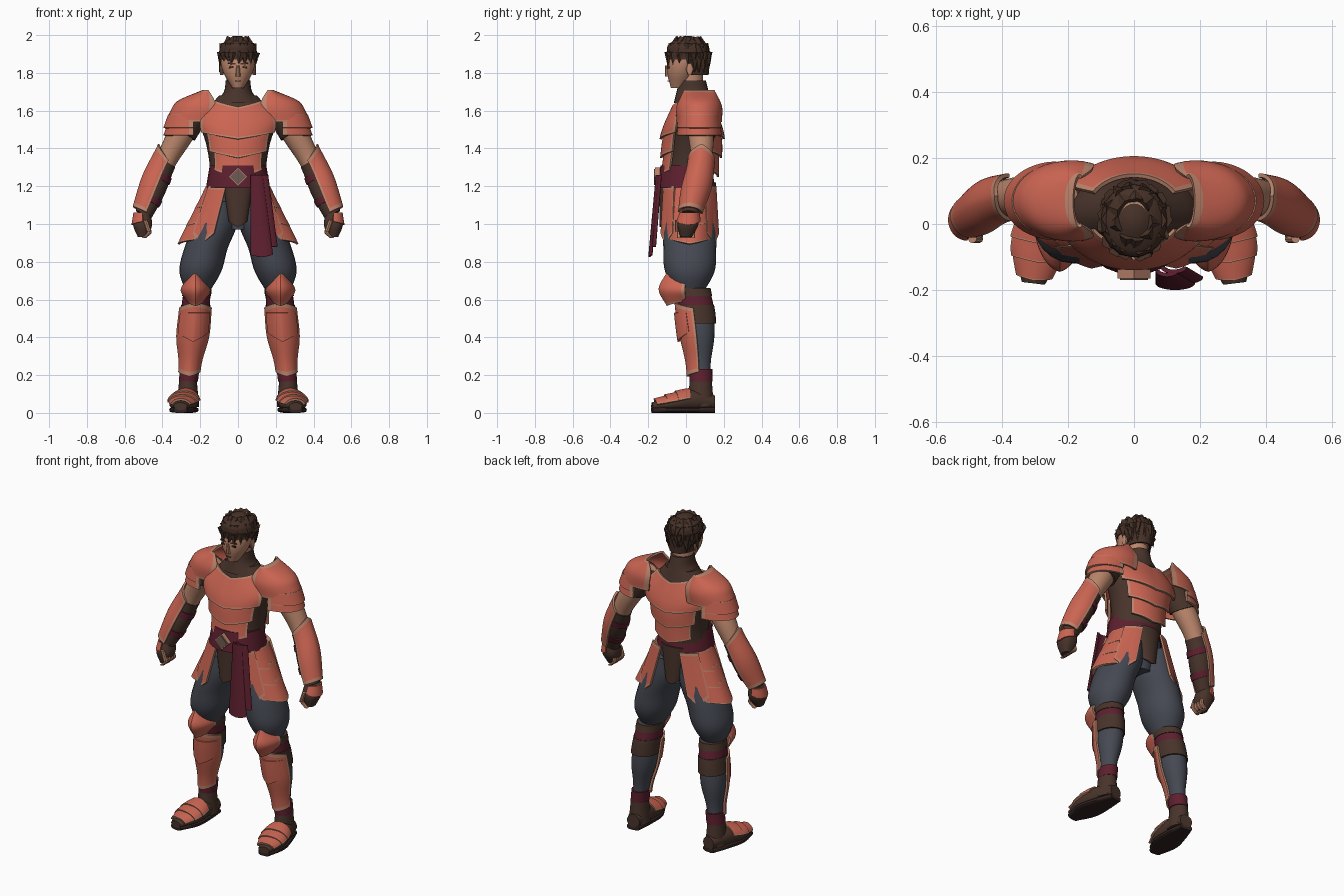
import bpy, bmesh, math, random
from mathutils import Vector, Matrix, Euler

if "Cube" in bpy.data.objects:
    bpy.data.objects.remove(bpy.data.objects["Cube"], do_unlink=True)

random.seed(4)
DOWN, FRONT, UP = Vector((0, 0, -1)), Vector((0, -1, 0)), Vector((0, 0, 1))
made = []


def paint(name, red, green, blue):
    material = bpy.data.materials.new(name)
    material.use_nodes = True
    material.diffuse_color = (red, green, blue, 1)
    shader = next(node for node in material.node_tree.nodes if node.type == 'BSDF_PRINCIPLED')
    shader.inputs["Base Color"].default_value = material.diffuse_color
    return material


coral = paint("coral armour", .6, .13, .085)
tan = paint("tan trim", .5, .23, .15)
leather = paint("brown leather", .065, .034, .024)
brown_hair = paint("brown hair", .06, .03, .02)
skin = paint("skin", .5, .24, .15)
slate = paint("slate cloth", .06, .066, .085)
maroon = paint("maroon cloth", .11, .014, .028)
dark = paint("dark sole", .03, .017, .014)
iron = paint("dull buckle", .16, .1, .085)


def finish(name, bm, colors, pair=False, thick=0):
    """Turn a bmesh into an object, optionally thickened and mirrored to both sides."""
    mesh = bpy.data.meshes.new(name)
    bm.to_mesh(mesh)
    bm.free()
    for color in colors:
        mesh.materials.append(color)
    thing = bpy.data.objects.new(name, mesh)
    bpy.context.scene.collection.objects.link(thing)
    if thick:
        solid = thing.modifiers.new("thickness", 'SOLIDIFY')
        solid.thickness, solid.offset = thick, -1
    if pair:
        thing.modifiers.new("both sides", 'MIRROR').use_mirror_merge = False
    made.append(thing)


def blend(value, t):
    """A constant, or a smooth curve through evenly spaced values."""
    if not isinstance(value, tuple):
        return value
    last = len(value) - 1
    padded = (2 * value[0] - value[1], *value, 2 * value[last] - value[last - 1])
    index = max(0, min(int(t * last), last - 1))
    f = t * last - index
    a, b, c, d = padded[index:index + 4]
    return b + ((c - a) * f + (2 * a - 5 * b + 4 * c - d) * f**2 + (3 * b - a - 3 * c + d) * f**3) / 2


def spread(count, edge):
    """Even steps from start to end, with a narrow band at both ends for trim."""
    if not edge:
        return [step / count for step in range(count + 1)]
    inner = count - 2
    return [0, *(edge + (1 - 2 * edge) * step / inner for step in range(inner + 1)), 1]


def sheet(name, color, wide, z, x=0, y=0, deep=None, span=(0, 1), grow=0, flare=0, turn=0, half=180, tip=0,
          peak=0, ridge=0, axis=DOWN, face=FRONT, trim=None, square=1, pair=False, rows=14, cols=24):
    """Loft along a path. A full turn makes a capped solid, a part turn makes a plate."""
    closed = half == 180
    deep = wide if deep is None else deep
    along = Vector(axis).normalized()
    front = (face - along * along.dot(face)).normalized()
    side = front.cross(along)
    shape = lambda n: math.copysign(abs(n) ** square, n)
    across = spread(cols, trim and .05)
    bm = bmesh.new()
    grid = []
    for v in spread(rows, trim and .06):
        t = span[0] + (span[1] - span[0]) * v
        more = grow + flare * v
        center = Vector((blend(x, t), blend(y, t), blend(z, t)))
        row = []
        for u in across[:-1] if closed else across:
            angle = math.radians(turn + half * (2 * u - 1))
            mid = 1 - abs(2 * u - 1)
            bulge = 1 + ridge * mid**2
            slide = 0 if closed else tip * mid * v - peak * mid * (1 - v)
            row.append(bm.verts.new(center + along * slide
                                    + side * (blend(wide, t) + more) * shape(math.sin(angle)) * bulge
                                    + front * (blend(deep, t) + more) * shape(math.cos(angle)) * bulge))
        grid.append(row)
    for i in range(rows):
        for j in range(cols):
            k = (j + 1) % len(grid[0])
            quad = bm.faces.new((grid[i][j], grid[i + 1][j], grid[i + 1][k], grid[i][k]))
            quad.material_index = int(bool(trim) and (i in (0, rows - 1) or j in (0, cols - 1)))
    if closed:
        bm.faces.new(grid[0])
        bm.faces.new(grid[-1])
        bmesh.ops.recalc_face_normals(bm, faces=bm.faces)
    finish(name, bm, [color, trim] if trim else [color], pair, 0 if closed else .012)


def box(name, color, place, size, turn=0, pair=False):
    bm = bmesh.new()
    bmesh.ops.create_cube(bm, size=1, matrix=Matrix.LocRotScale(Vector(place), Euler((0, turn, 0)), Vector(size)))
    finish(name, bm, [color], pair)


# Head and face
sheet("head", skin, z=(1.98, 1.72), y=(.02, -.04), wide=(.04, .09, .08, .03), deep=(.05, .09, .08, .04))
sheet("neck", skin, z=(1.8, 1.65), y=.03, wide=.06)
sheet("nose", skin, z=(1.84, 1.78), y=-.09, wide=(.01, .015), deep=.02, cols=10)
sheet("ears", skin, z=(1.85, 1.79), x=.085, y=.02, wide=.01, deep=(.01, .02, .01), pair=True, cols=10)
box("eyes", dark, place=(.033, -.093, 1.83), size=(.03, .009, .01), turn=.1, pair=True)
box("brows", brown_hair, place=(.034, -.094, 1.85), size=(.04, .009, .008), turn=-.1, pair=True)
box("mouth", iron, place=(0, -.094, 1.757), size=(.03, .009, .004))

# Hair: cap, back of the head and pointed locks
sheet("hair_cap", brown_hair, z=(1.995, 1.87), y=.01, wide=(.02, .085, .1, .1), deep=(.02, .1, .11, .11))
sheet("hair_back", brown_hair, z=(1.9, 1.79), y=(.01, .03), wide=(.1, .07), deep=(.12, .09), turn=180, half=100)
locks = bmesh.new()
for lift, count in ((50, 9), (25, 14), (0, 18), (-20, 18)):
    for step in range(count):
        around = math.tau * (step + random.random() / 2) / count
        out = Vector((math.sin(around), -math.cos(around), 0))
        if lift < 0 and out.y < 0:
            continue
        rise = math.radians(lift)
        root = Vector((out.x * .09, out.y * .105, 0)) * math.cos(rise) + UP * (1.885 + math.sin(rise) / 10)
        root.y += .013
        aim = out * (math.sin(max(rise, 0)) + .12) - UP * math.cos(rise)
        aim.x += random.uniform(-.3, .3)
        move = Matrix.Translation(root + aim * .015) @ aim.to_track_quat('Z', 'Y').to_matrix().to_4x4()
        bmesh.ops.create_cone(locks, segments=6, cap_ends=True, radius1=.026, radius2=0, depth=.075, matrix=move)
finish("hair_locks", locks, [brown_hair])

# Undersuit and collar
torso = dict(z=(1.68, 1.18), y=(.04, .03, .01), wide=(.1, .2, .17, .15, .16), deep=(.08, .13, .13, .13))
sheet("undersuit", leather, **torso)
sheet("collar", leather, z=(1.76, 1.64), y=.035, wide=(.065, .075, .12), deep=(.07, .1))

# Layered breastplate and back plate, each layer tucked under the one above
for side, turn in (("chest", 0), ("back", 180)):
    for layer, part in enumerate(("upper", "middle", "lower")):
        start = .05 + layer * .2
        sheet(f"{side}_plate_{part}", coral, **torso, span=(start, start + .34), grow=.025 - layer * .007, flare=.015,
              turn=turn, half=58 - layer * 6, tip=.035, peak=-.035, trim=tan)

# Shoulder guards: a dome over two flared tiers
sheet("shoulder_dome", coral, z=(1.71, 1.54), x=(.165, .2), y=.07, wide=(.02, .14, .17, .18), deep=(.08, .12, .12),
      turn=90, half=112, trim=tan, pair=True)
for layer, part in enumerate(("middle", "lower")):
    drop = layer * .04
    sheet("shoulder_tier_" + part, coral, z=(1.58 - drop, 1.51 - drop), x=.23, y=.07, wide=(.14, .165),
          deep=(.11, .12), turn=90, half=88, trim=tan, pair=True)

# Arms, with sleeves, gloves, wraps and bracers fitted around them
arm = dict(z=(1.6, 1.05), x=(.23, .385, .5), y=(.07, .08, .02), wide=(.07, .068, .055, .06, .042),
           axis=(.45, -.1, -.9), pair=True)
sheet("upper_arms", skin, **arm, span=(0, .55))
sheet("sleeves", leather, **arm, span=(0, .22), grow=.012)
sheet("gloves", leather, **arm, span=(.5, 1), grow=.004)
sheet("elbow_wraps", maroon, **arm, span=(.6, .66), grow=.01)
sheet("wrist_wraps", maroon, **arm, span=(.82, .88), grow=.01)
sheet("bracers", coral, **arm, span=(.48, .98), grow=.017, flare=.004, turn=88, half=96, peak=.06, ridge=.08, trim=tan)

# Hands
hand = dict(z=(1.06, .93), x=.505, y=(.02, 0), wide=(.04, .05, .025), deep=(.045, .055, .03), pair=True)
sheet("fists", leather, **hand, square=.8)
sheet("wrist_guards", coral, **hand, span=(0, .35), grow=.009, turn=90, half=90, tip=.02)
for finger in range(4):
    sheet(f"finger_{finger}", skin, z=(.925, .98), x=(.5, .47, .475), y=.024 * finger - .036, wide=.012, pair=True,
          cols=8, rows=6)
sheet("thumbs", skin, z=(1.02, .96), x=(.49, .47), y=-.045, wide=.013, pair=True, cols=8)

# Trousers
sheet("trouser_seat", slate, z=(1.2, .97), y=.02, wide=(.155, .15, .07), deep=(.12, .09))
sheet("trouser_legs", slate, z=(1.12, .62), x=(.1, .12, .17, .2, .215), y=.02, wide=(.1, .115, .115, .11, .05),
      deep=(.13, .14, .14, .13, .06), pair=True, rows=20)

# Belt, sash and cloth panels
sheet("belt", maroon, z=(1.31, 1.19), wide=(.15, .17), deep=(.135, .155))
box("belt_knot", iron, place=(0, -.155, 1.25), size=(.06, .03, .06), turn=math.pi / 4)
box("belt_knot_rim", tan, place=(0, -.15, 1.25), size=(.07, .03, .07), turn=math.pi / 4)
sheet("sash_long", maroon, z=(1.26, .84), x=(.1, .125), y=(-.14, -.18), wide=(.035, .06), deep=.02, half=90, tip=.015)
sheet("sash_short", maroon, z=(1.26, .88), x=(.12, .17), y=(-.13, -.16), wide=.04, deep=.02, half=90)
for side, turn, y in (("front", 0, -.1), ("back", 180, .12)):
    sheet(side + "_panel", leather, z=(1.22, 1.02), y=y, wide=(.08, .05), deep=.04, turn=turn, half=90, tip=.035)

# Hip guards: three overlapping tiers with pointed panels front and back
for layer, part in enumerate(("upper", "middle", "lower")):
    drop, spill = layer * .09, layer * .045
    sheet("hip_tier_" + part, coral, z=(1.2 - drop, 1.1 - drop), y=.02, wide=(.17 + spill, .23 + spill),
          deep=.15, turn=90, half=48, tip=.025, trim=tan, pair=True)
for side, turn in (("front", 38), ("back", 142)):
    sheet(side + "_hip_points", coral, z=(1.2, .95), x=(0, .05), y=.02, wide=(.19, .23), deep=(.15, .165),
          turn=turn, half=18, tip=.055, trim=tan, pair=True)

# Lower legs, with wraps and greaves fitted around them
leg = dict(z=(.66, .14), x=(.215, .265), y=(.04, .07, .08), wide=(.065, .07, .07, .045, .04),
           deep=(.08, .09, .08, .055, .05), pair=True)
sheet("lower_legs", slate, **leg)
sheet("knee_cuffs", leather, **leg, span=(0, .08), grow=.01)
sheet("knee_wraps", maroon, **leg, span=(.06, .18), grow=.006)
sheet("knee_straps", leather, **leg, span=(.17, .36), grow=.009)
sheet("ankle_wraps", maroon, **leg, span=(.82, .95), grow=.01)
sheet("greaves", coral, **leg, span=(.2, .85), grow=.018, half=82, tip=.025, peak=.03, ridge=.06, trim=tan)
sheet("shin_tier", coral, **leg, span=(.25, .45), grow=.022, half=60, tip=.05, ridge=.07)
sheet("knee_guards", coral, z=(.71, .59), x=.225, y=.02, wide=(.045, .08, .045), deep=(.11, .15, .11), half=80,
      tip=.025, peak=.035, ridge=.1, trim=tan, pair=True)

# Boots with layered foot plates
foot = dict(x=(.26, .305), y=(.15, -.18), z=(.055, .065, .05, .035), wide=(.04, .065, .075, .035),
            deep=(.04, .06, .045, .02), axis=(.12, -1, 0), face=UP, pair=True)
sheet("boot_shafts", leather, z=(.19, .03), x=.265, y=.078, wide=(.045, .06), deep=(.057, .07), pair=True)
sheet("boot_feet", leather, **foot)
sheet("boot_soles", dark, **{**foot, "z": .016, "deep": .016}, square=.6)
for layer, part in enumerate(("ankle", "middle", "toe")):
    start = .4 + layer * .17
    sheet("foot_plate_" + part, coral, **foot, span=(start, start + .2), grow=.008, flare=.006, half=78, tip=.012, trim=tan)

# Bake the modifiers and smooth everything but sharp edges
bpy.ops.object.select_all(action='DESELECT')
for thing in made:
    thing.select_set(True)
bpy.context.view_layer.objects.active = made[0]
bpy.ops.object.convert(target='MESH')
bpy.ops.object.shade_smooth_by_angle(angle=math.radians(35))
